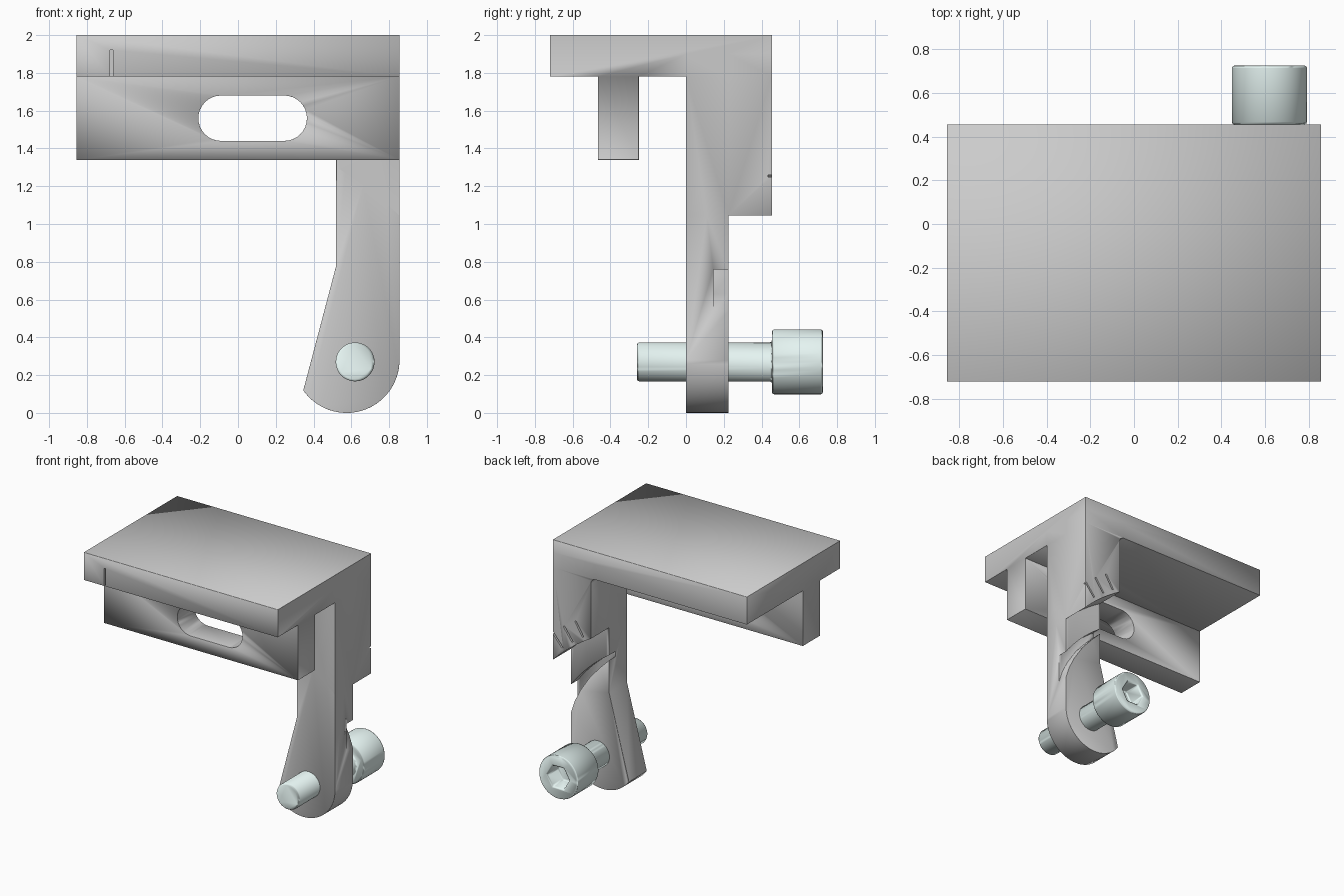
import bpy, bmesh
from math import sin, cos, pi, radians, sqrt
from mathutils import Vector

cube = bpy.data.objects.get("Cube")
if cube:
    bpy.data.objects.remove(cube, do_unlink=True)


def prism(name, points, lo, hi, axis="y"):
    """Extrude a closed outline, (x, z) along y or (y, z) along x."""
    def place(p, d):
        return (p[0], d, p[1]) if axis == "y" else (d, p[0], p[1])
    bm = bmesh.new()
    face = bm.faces.new([bm.verts.new(place(p, lo)) for p in points])
    moved = bmesh.ops.extrude_face_region(bm, geom=[face])["geom"]
    shift = Vector(place((0, 0), hi - lo))
    bmesh.ops.translate(bm, vec=shift, verts=[v for v in moved if isinstance(v, bmesh.types.BMVert)])
    bmesh.ops.recalc_face_normals(bm, faces=bm.faces)
    mesh = bpy.data.meshes.new(name)
    bm.to_mesh(mesh)
    bm.free()
    obj = bpy.data.objects.new(name, mesh)
    bpy.context.collection.objects.link(obj)
    return obj


def arc(cx, cz, r, start, end, n=16):
    angles = [radians(start + (end - start) * i / n) for i in range(n + 1)]
    return [(cx + r * cos(a), cz + r * sin(a)) for a in angles]


def circle(c, r, n=48):
    return arc(*c, r, 0, 360, n)[:-1]


def apply(obj, mod):
    bpy.ops.object.select_all(action="DESELECT")
    bpy.context.view_layer.objects.active = obj
    obj.select_set(True)
    bpy.ops.object.modifier_apply(modifier=mod.name)


def combine(obj, other, operation):
    mod = obj.modifiers.new("Boolean", "BOOLEAN")
    mod.operation, mod.solver, mod.object = operation, "EXACT", other
    apply(obj, mod)
    bpy.data.objects.remove(other, do_unlink=True)


def finish(obj, width):
    mod = obj.modifiers.new("Bevel", "BEVEL")
    mod.width, mod.segments, mod.limit_method = width, 2, "ANGLE"
    mod.angle_limit = radians(40)
    mod.harden_normals = True
    apply(obj, mod)
    bpy.ops.object.shade_smooth_by_angle(angle=radians(40))


W = 0.855                       # half width
INNER = 0.52                    # inner side of the leg
BACK, LEG_BACK = 0.455, 0.225
PIVOT = (-0.27, -0.08)          # centre of the angle scale


def scale_arc(r, n=14):
    """Arc about the scale centre, from the leg's inner to its outer side."""
    xs = [INNER + (W - INNER) * i / n for i in range(n + 1)]
    return [(x, PIVOT[1] + sqrt(r * r - (x - PIVOT[0]) ** 2)) for x in xs]


# Table plate with hanging front rail
bracket = prism("bracket", [(-0.72, 2), (-0.72, 1.78), (-0.465, 1.78), (-0.465, 1.34),
                            (-0.25, 1.34), (-0.25, 1.78), (BACK, 1.78), (BACK, 2)], -W, W, "x")

# Leg, flared at the foot with a rounded bottom
leg = prism("leg", [(W, 1.9), (INNER, 1.9), (INNER, 0.78)]
            + arc(0.575, 0.28, 0.28, 215, 360, 32), 0, LEG_BACK)
combine(bracket, leg, "UNION")

# Thick scale block ending in an arc, filleted under the plate
block = prism("scale_block", [(W, 1.9), (0.48, 1.9)]
              + arc(0.48, 1.74, 0.04, 90, 0, 6) + scale_arc(1.59), 0, BACK)
combine(bracket, block, "UNION")

# Curved recess across the back of the leg
edge = [(W, 0.54), (0.825, 0.63), (0.776, 0.73), (0.69, 0.86), (0.6, 0.96), (INNER, 1.04)]
upper = scale_arc(1.404)
recess = prism("recess_cutter", [(0.9, 0.5)] + edge + [(0.48, 1.07), (0.48, 1.11)]
               + upper + [(0.9, 0.71)], 0.145, 0.3)
combine(bracket, recess, "DIFFERENCE")

# Slot through the rail
slot = prism("slot_cutter", arc(-0.09, 1.56, 0.12, 90, 270) + arc(0.245, 1.56, 0.12, -90, 90),
             -0.6, -0.1)
combine(bracket, slot, "DIFFERENCE")
finish(bracket, 0.012)

# Index line on the front edge and radial scale marks on the back
index = prism("index_cutter", [(-0.677, 1.7), (-0.663, 1.7), (-0.663, 1.92), (-0.677, 1.92)], -0.8, -0.7)
combine(bracket, index, "DIFFERENCE")
for angle in (50, 54, 58):
    a = radians(angle)
    out, side = Vector((cos(a), sin(a))), Vector((-sin(a), cos(a))) * 0.007
    near, far = (Vector(PIVOT) + out * r for r in (1.62, 1.75))
    mark = prism("mark_cutter", [near - side, far - side, far + side, near + side], 0.435, 0.5)
    combine(bracket, mark, "DIFFERENCE")

# Socket head screw through the foot
AXIS = (0.62, 0.27)
screw = prism("clamp_screw", circle(AXIS, 0.172), BACK, 0.725)
combine(screw, prism("shaft", circle(AXIS, 0.103), -0.26, 0.5), "UNION")
combine(screw, prism("hex_cutter", circle(AXIS, 0.095, 6), 0.59, 0.8), "DIFFERENCE")
finish(screw, 0.012)

steel = bpy.data.materials.new("pale_steel")
steel.use_nodes = True
color = (0.78, 0.9, 0.88, 1)
steel.diffuse_color = color
steel.node_tree.nodes["Principled BSDF"].inputs["Base Color"].default_value = color
screw.data.materials.append(steel)
